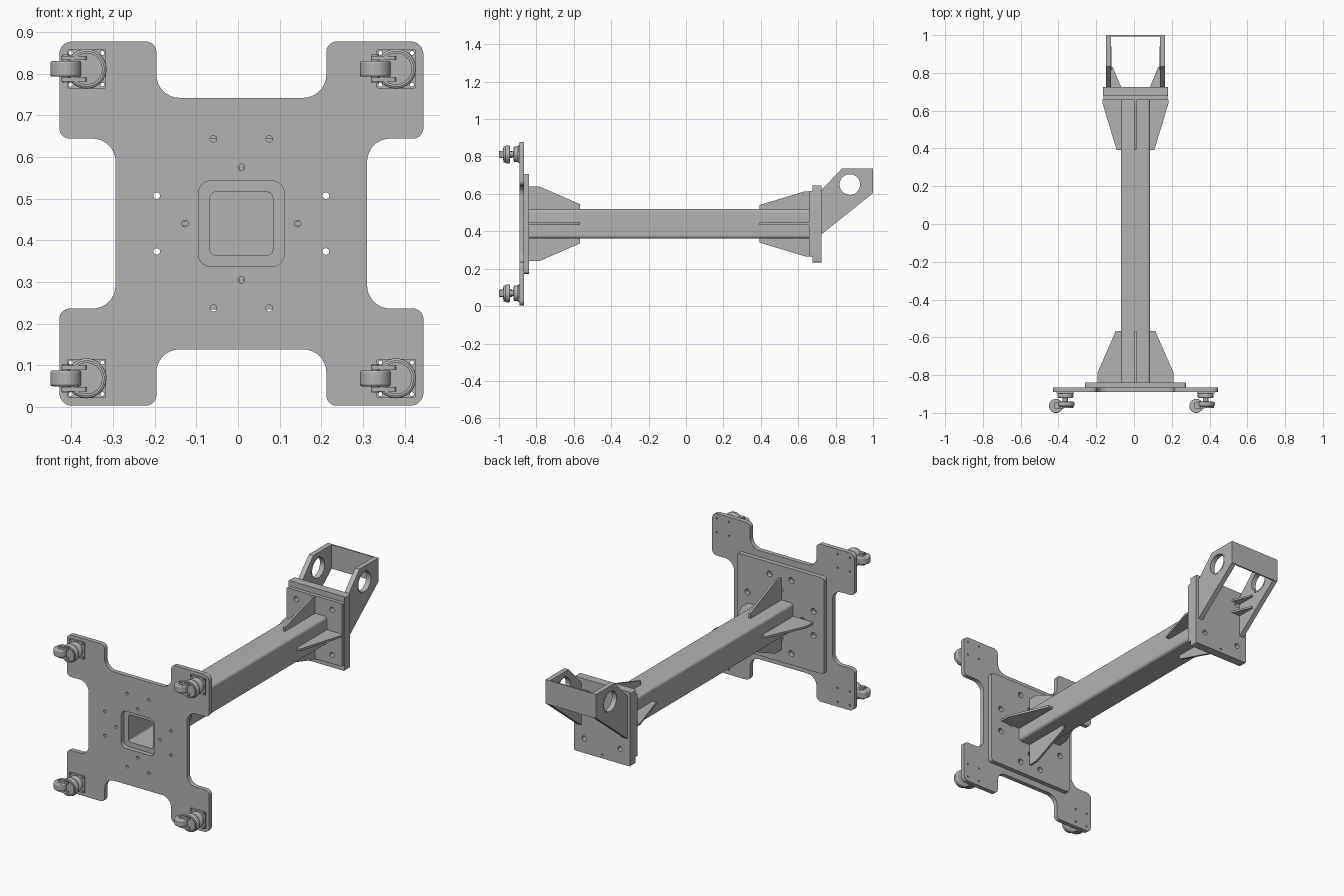
import bpy, bmesh, math
from mathutils import Matrix, Vector

cube = bpy.data.objects.get("Cube")
if cube:
    bpy.data.objects.remove(cube, do_unlink=True)

steel = bpy.data.materials.new("steel_grey")
steel.use_nodes = True
COLOUR = (0.45, 0.45, 0.45, 1)
steel.diffuse_color = COLOUR
steel.node_tree.nodes["Principled BSDF"].inputs["Base Color"].default_value = COLOUR

# Centre of the column, and the directions in which profiles are extruded
CX, CZ = 0.008, 0.44
FACING_Y = Matrix(((1, 0, 0, 0), (0, 0, -1, 0), (0, 1, 0, 0), (0, 0, 0, 1)))
FACING_X = Matrix(((0, 0, 1, 0), (1, 0, 0, 0), (0, 1, 0, 0), (0, 0, 0, 1)))
FACING_Z = Matrix.Identity(4)
CENTRE = Matrix.Translation((CX, 0, CZ))


def rounded(points, radii, steps=7):
    """Outline with each corner replaced by an arc."""
    out, n = [], len(points)
    for i, r in enumerate(radii):
        p = Vector(points[i])
        a = (Vector(points[i - 1]) - p).normalized()
        b = (Vector(points[(i + 1) % n]) - p).normalized()
        half = a.angle(b) / 2
        t = r / math.tan(half)
        c = p + (a + b).normalized() * r / math.sin(half)
        v0, v1 = p + a * t - c, p + b * t - c
        out += [c + v0.lerp(v1, k / steps).normalized() * r for k in range(steps + 1)]
    return out


def rect(w, h, r=0.0):
    pts = [(w, h), (-w, h), (-w, -h), (w, -h)]
    return rounded(pts, [r] * 4) if r else pts


def circle(x, y, r, n=24):
    return [(x + r * math.cos(i * math.tau / n), y + r * math.sin(i * math.tau / n)) for i in range(n)]


def plate(name, loops, lo, hi, facing, place=CENTRE, bevel=0.0):
    """Extrude an outline (first loop) with holes (other loops) from lo to hi."""
    cu = bpy.data.curves.new(name, 'CURVE')
    cu.dimensions, cu.fill_mode, cu.extrude = '2D', 'BOTH', (hi - lo) / 2
    for loop in loops:
        s = cu.splines.new('POLY')
        s.points.add(len(loop) - 1)
        for pt, co in zip(s.points, loop):
            pt.co = (co[0], co[1], 0, 1)
        s.use_cyclic_u = True
    tmp = bpy.data.objects.new(name + "_tmp", cu)
    bpy.context.collection.objects.link(tmp)
    dg = bpy.context.evaluated_depsgraph_get()
    me = bpy.data.meshes.new_from_object(tmp.evaluated_get(dg))
    bpy.data.objects.remove(tmp, do_unlink=True)
    bpy.data.curves.remove(cu)
    mid = (lo + hi) / 2 * (-1 if facing is FACING_Y else 1)
    me.transform(place @ facing @ Matrix.Translation((0, 0, mid)))
    bm = bmesh.new()
    bm.from_mesh(me)
    bmesh.ops.remove_doubles(bm, verts=bm.verts, dist=1e-5)
    if bevel:
        bmesh.ops.dissolve_limit(bm, angle_limit=0.02, verts=bm.verts, edges=bm.edges)
    bmesh.ops.recalc_face_normals(bm, faces=bm.faces)
    bm.to_mesh(me)
    bm.free()
    me.shade_smooth()
    me.set_sharp_from_angle(angle=math.radians(32))
    me.materials.clear()
    me.materials.append(steel)
    ob = bpy.data.objects.new(name, me)
    bpy.context.collection.objects.link(ob)
    if bevel:
        mod = ob.modifiers.new("soft_edge", 'BEVEL')
        mod.width, mod.segments = bevel, 3
    return ob


# Cross-shaped base plate: one corner repeated four times
corner = [(0.302, 0.204), (0.437, 0.204), (0.437, 0.437), (0.204, 0.437), (0.204, 0.302)]
corner_radii = [0.055, 0.025, 0.03, 0.025, 0.055]
outline, radii = [], []
for q in range(4):
    turn = Matrix.Rotation(q * math.pi / 2, 2)
    outline += [turn @ Vector(p) for p in corner]
    radii += corner_radii
CORNERS = [(sx, sy) for sx in (-1, 1) for sy in (-1, 1)]
bolts = [(0.135, 0), (-0.135, 0), (0, 0.135), (0, -0.135)]
for sx, sy in CORNERS:
    bolts += [(sx * 0.203, sy * 0.067), (sx * 0.067, sy * 0.203)]
caster_bolts = [(sx * 0.3715 + dx * 0.038, sy * 0.3715 + dy * 0.038)
                for sx, sy in CORNERS for dx, dy in CORNERS]
plate("base_plate", [rounded(outline, radii), rect(0.103, 0.103, 0.03)]
      + [circle(x, y, 0.008, 16) for x, y in bolts]
      + [circle(x, y, 0.005, 10) for x, y in caster_bolts], -0.89, -0.865, FACING_Y)

# Square flange bolted on the base plate
plate("column_flange", [rect(0.267, 0.267, 0.015), rect(0.0755, 0.0755, 0.014)]
      + [circle(x, y, 0.016, 20) for x, y in bolts], -0.865, -0.84, FACING_Y)

# Hollow square column
plate("column", [rect(0.078, 0.078, 0.016), rect(0.0755, 0.0755, 0.014)], -0.84, 0.66, FACING_Y)

# Stiffening gussets on the four sides of the column, at both ends
base_gusset = [(-0.84, 0.077), (-0.84, 0.2), (-0.785, 0.2), (-0.567, 0.105), (-0.567, 0.077)]
end_gusset = [(0.66, 0.077), (0.66, 0.174), (0.637, 0.174), (0.392, 0.1), (0.392, 0.077)]
for q in range(4):
    turned = CENTRE @ Matrix.Rotation(q * math.pi / 2, 4, 'Y')
    plate(f"base_gusset_{q + 1}", [base_gusset], -0.006, 0.006, FACING_X, turned)
    plate(f"end_gusset_{q + 1}", [end_gusset], -0.006, 0.006, FACING_X, turned)

# End plates
end_bolts = [circle(sx * 0.11, sy * 0.125, 0.014, 20) for sx, sy in CORNERS]
plate("end_flange", [rect(0.17, 0.175, 0.006)] + end_bolts, 0.657, 0.677, FACING_Y)
plate("head_plate", [rect(0.172, 0.206, 0.006)] + end_bolts
      + [circle(0, -0.185, 0.006, 12)], 0.677, 0.724, FACING_Y)

# Bracket arms with bored eyes, bushings and small inner braces
arm = [(0.722, 0.178), (0.722, -0.058), (0.997, 0.162), (0.997, 0.295), (0.833, 0.295)]
eye = (0.876, 0.21)
for side, s in (("right", -1), ("left", 1)):
    lo, hi = sorted((s * 0.1285, s * 0.1555))
    plate(f"bracket_arm_{side}", [arm, circle(*eye, 0.062, 40)], lo, hi, FACING_X)
    plate(f"bushing_{side}", [circle(*eye, 0.0625, 40), circle(*eye, 0.055, 40)],
          lo - 0.001, hi + 0.001, FACING_X)
    brace = [(s * 0.13, 0.722), (s * 0.13, 0.83), (s * 0.12, 0.83), (s * 0.075, 0.722)]
    for i, z in enumerate((0.07, 0.14)):
        plate(f"arm_brace_{side}_{i + 1}", [brace], z - 0.005, z + 0.005, FACING_Z)
plate("bracket_back_band", [[(-0.1555, 0.162), (0.1555, 0.162), (0.1555, 0.295), (-0.1555, 0.295)]],
      0.992, 1.0, FACING_Y)

# Swivel casters on the four corners
fork = rounded([(-0.06, -0.98), (0.0, -0.975), (0.0, -0.94), (-0.06, -0.945)], [0.008] * 4, 4)
for i, (sx, sz) in enumerate(CORNERS):
    at = CENTRE @ Matrix.Translation((sx * 0.3715, 0, sz * 0.3715))
    n = f"caster_{i + 1}_"
    holes = [circle(dx * 0.038, dy * 0.038, 0.005, 10) for dx, dy in CORNERS]
    plate(n + "mount", [rect(0.047, 0.047, 0.005)] + holes, -0.897, -0.89, FACING_Y, at)
    plate(n + "bearing", [circle(0, 0, 0.042, 32)], -0.921, -0.897, FACING_Y, at, 0.006)
    plate(n + "stem", [circle(0, 0, 0.014, 16)], -0.945, -0.92, FACING_Y, at)
    plate(n + "housing", [circle(0, 0, 0.048, 32)], -0.965, -0.941, FACING_Y, at, 0.006)
    plate(n + "rim", [circle(0, 0, 0.043, 32), circle(0, 0, 0.037, 32)], -0.975, -0.965, FACING_Y, at)
    plate(n + "wheel", [circle(-0.05, -0.963, 0.037, 32)], -0.019, 0.019, FACING_Z, at, 0.005)
    plate(n + "axle", [circle(-0.05, -0.963, 0.009, 16)], -0.034, 0.034, FACING_Z, at)
    for side, z in (("lower", -0.026), ("upper", 0.026)):
        plate(n + "fork_" + side, [fork], z - 0.005, z + 0.005, FACING_Z, at)
